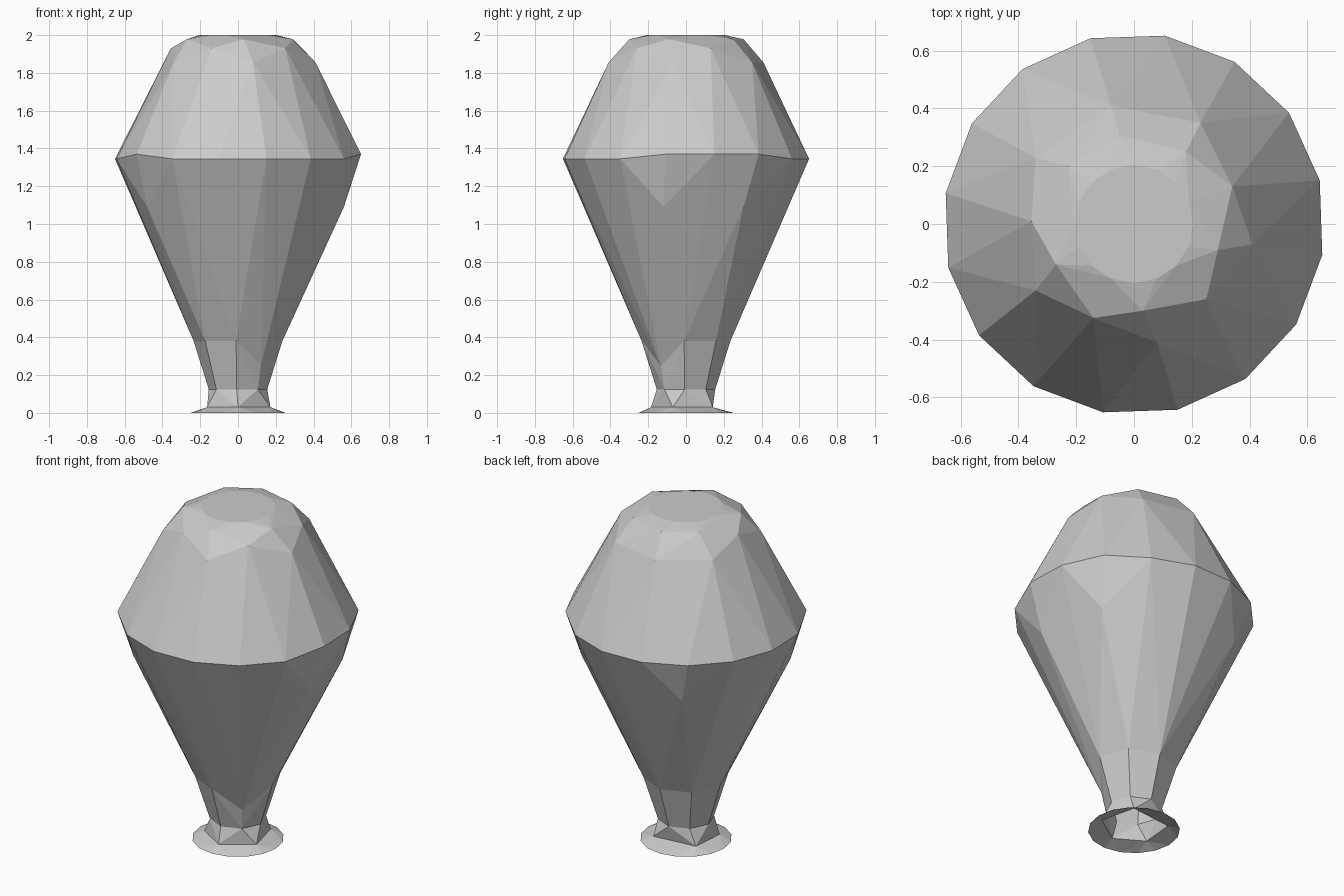
import bpy, bmesh
from math import cos, sin, radians

if "Cube" in bpy.data.objects:
    bpy.data.objects.remove(bpy.data.objects["Cube"])


def polar(r, deg, z):
    return (r * cos(radians(deg)), r * sin(radians(deg)), z)


def ring(r, z, n, phase):
    return [polar(r, phase + 360 * i / n, z) for i in range(n)]


def shell(name, points, down=-2.0, up=2.0):
    """Faceted skin around the points; caps steeper than down/up are left open."""
    bm = bmesh.new()
    for p in points:
        bm.verts.new(p)
    bmesh.ops.convex_hull(bm, input=bm.verts[:])
    bmesh.ops.recalc_face_normals(bm, faces=bm.faces[:])
    bm.normal_update()
    caps = [f for f in bm.faces if f.normal.z < down or f.normal.z > up]
    bmesh.ops.delete(bm, geom=caps, context='FACES')
    loose = [v for v in bm.verts if not v.link_faces]
    bmesh.ops.delete(bm, geom=loose, context='VERTS')
    bmesh.ops.dissolve_limit(bm, angle_limit=radians(0.5),
                             verts=bm.verts[:], edges=bm.edges[:])
    me = bpy.data.meshes.new(name)
    bm.to_mesh(me)
    bm.free()
    ob = bpy.data.objects.new(name, me)
    bpy.context.collection.objects.link(ob)
    return ob


# Shared rim, slightly wavy where the bowl has shoulder points below it
raised = {0, 1, 9, 15}
rim = [polar(0.66, 13.2 + 22.5 * i, 1.37 if i in raised else 1.345)
       for i in range(16)]

# Domed top: sparse, irregular rings up to a flat round crown
upper = [(0.41, -0.07), (0.23, 0.35), (-0.08, 0.41), (-0.34, 0.23),
         (-0.34, -0.23), (0.08, -0.41)]
shoulder = [(0.34, 0.13), (-0.355, 0.01), (-0.14, -0.325), (0.25, -0.26)]
crown = [(-0.05, 0.305), (0.18, 0.25), (-0.23, 0.20),
         (0.29, -0.09), (-0.27, -0.14), (0.03, -0.30)]
dome = rim + ring(0.555, 1.53, 8, 29.5) + ring(0.205, 2.0, 16, 0)
dome += [(x, y, 1.855) for x, y in upper]
dome += [(x, y, 1.93) for x, y in shoulder]
dome += [(x, y, 1.978) for x, y in crown]
shell("dome_top", dome, down=-0.7)

# Tapered bowl, with one neck corner sitting lower than the rest
neck = ring(0.235, 0.38, 8, -2.5)
neck[7] = polar(0.18, 312.5, 0.25)
bowl = rim + neck + [polar(0.573, a, 1.09) for a in (-12, 32, 123, 213)]
shell("bowl", bowl, down=-0.7, up=0.7)

# Stem narrowing below the bowl
waist = ring(0.155, 0.125, 8, -2.5)
shell("stem", neck + waist, down=-0.7, up=0.7)

# Five-cornered collar joining the stem to the foot
collar = [polar(0.185, a, 0.03) for a in (-22, 50, 142, 208, 270)]
shell("collar", waist + collar, down=-0.9, up=0.95)

# Thin flared foot, open in the middle underneath
shell("foot", collar + ring(0.252, 0.0, 16, 0), down=-0.7, up=0.995)
